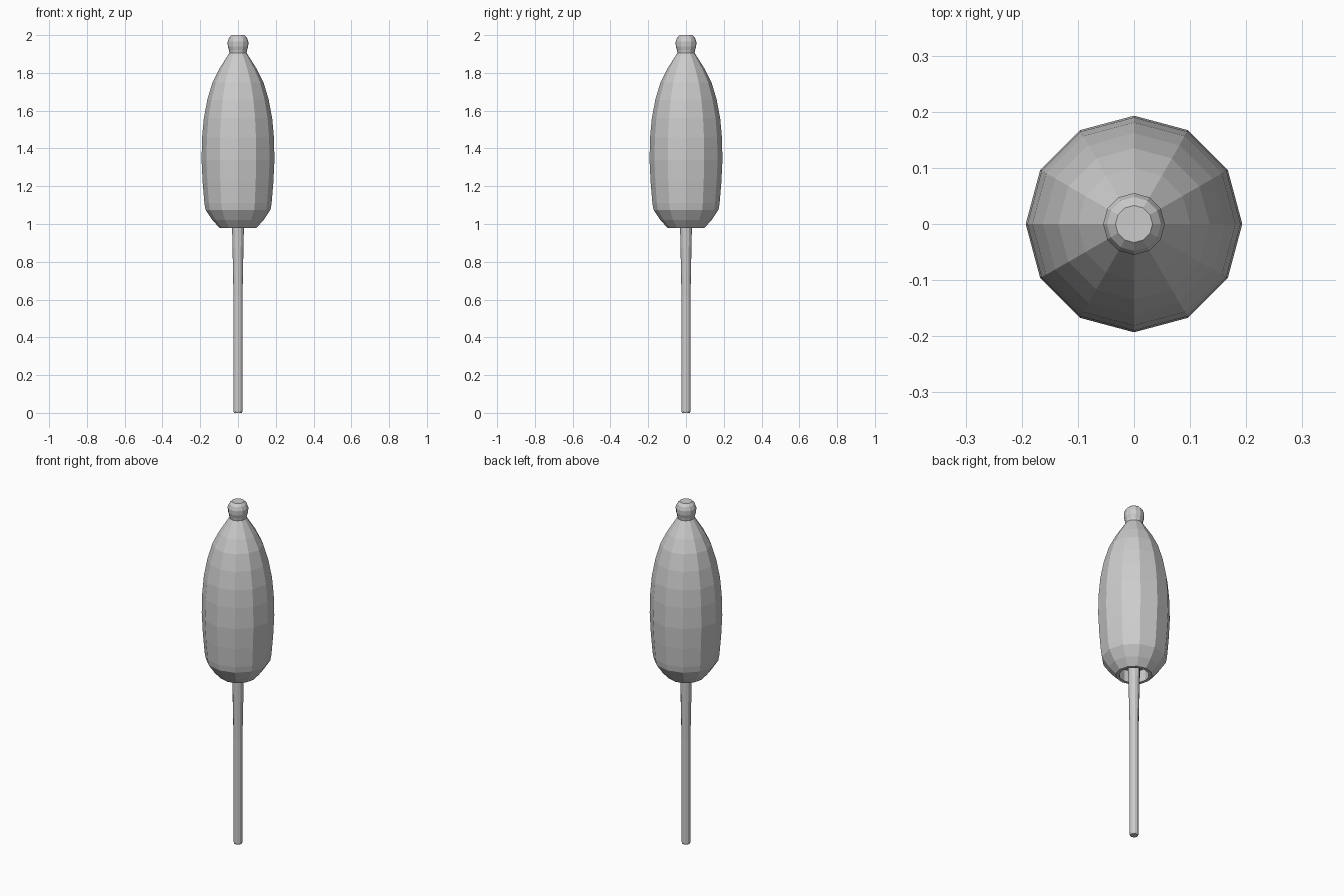
import bpy, bmesh, math

if "Cube" in bpy.data.objects:
    bpy.data.objects.remove(bpy.data.objects["Cube"])


def lathe(name, profile, sides, cap_start=True, cap_end=True):
    """Revolve (radius, height) points around z into a flat-shaded mesh."""
    bm = bmesh.new()
    rings = []
    for r, z in profile:
        rings.append([bm.verts.new((r * math.cos(2 * math.pi * i / sides),
                                    r * math.sin(2 * math.pi * i / sides), z))
                      for i in range(sides)])
    for a, b in zip(rings, rings[1:]):
        for i in range(sides):
            j = (i + 1) % sides
            bm.faces.new((a[i], a[j], b[j], b[i]))
    if cap_start:
        bm.faces.new(rings[0][::-1])
    if cap_end:
        bm.faces.new(rings[-1])
    bmesh.ops.recalc_face_normals(bm, faces=bm.faces)
    mesh = bpy.data.meshes.new(name)
    bm.to_mesh(mesh)
    bm.free()
    obj = bpy.data.objects.new(name, mesh)
    bpy.context.collection.objects.link(obj)
    return obj


# Bulbous head with a recessed underside, narrowing to the neck
lathe("head", [(0.08, 1.05), (0.08, 0.98), (0.098, 0.98), (0.135, 1.02),
               (0.172, 1.075), (0.178, 1.11), (0.187, 1.22), (0.193, 1.34),
               (0.19, 1.46), (0.181, 1.56), (0.162, 1.66), (0.135, 1.75),
               (0.10, 1.82), (0.046, 1.905)], 12)

# Rounded knob on top
lathe("knob", [(0.044, 1.895), (0.048, 1.92), (0.054, 1.94),
               (0.055, 1.965), (0.048, 1.985), (0.033, 2.0)], 12)

# Thin stem, flaring slightly where it enters the head
lathe("stem", [(0.021, 0.0), (0.024, 0.008), (0.024, 0.62),
               (0.027, 0.78), (0.031, 0.97), (0.031, 1.06)], 12)
